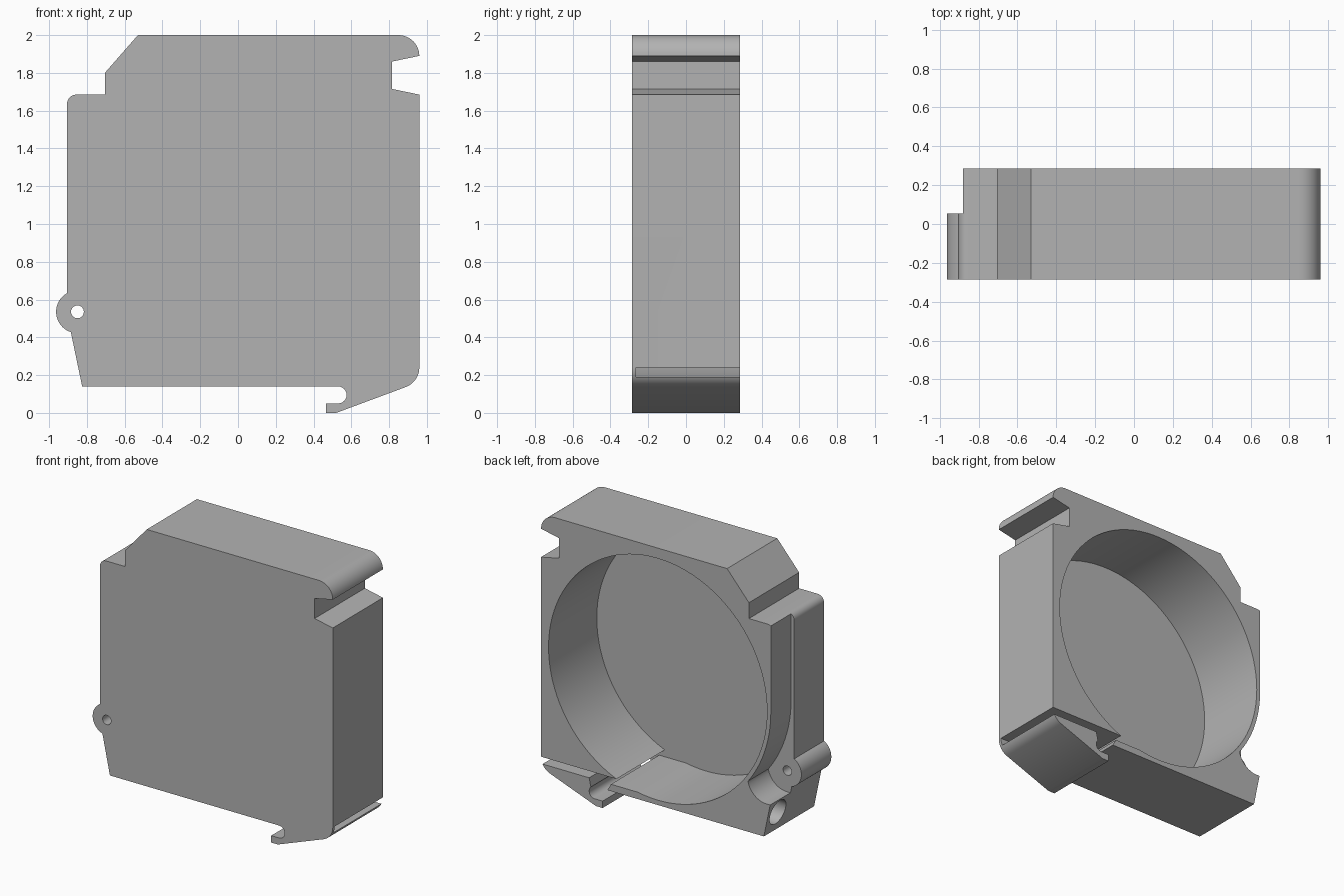
import bpy, bmesh
from math import sin, cos, radians, pi

HALF = 0.287      # half of the depth
FLOOR = -0.265    # inner face of the thin front wall
STEP = 0.055      # depth where the hinge recess begins
BORE = (0.025, 1.05)
EAR = (-0.85, 0.535)

cube = bpy.data.objects.get("Cube")
if cube:
    bpy.data.objects.remove(cube, do_unlink=True)

grey = bpy.data.materials.new("mid_grey")
grey.use_nodes = True
colour = (0.45, 0.45, 0.45, 1)
grey.diffuse_color = colour
grey.node_tree.nodes["Principled BSDF"].inputs["Base Color"].default_value = colour


def arc(centre, r, start, end, steps=12):
    """Points along an arc in the x-z plane, angles in degrees."""
    out = []
    for i in range(steps + 1):
        a = radians(start + (end - start) * i / steps)
        out.append((centre[0] + r * cos(a), centre[1] + r * sin(a)))
    return out


def prism(name, points, y0, y1):
    """Extrude an x-z outline between two depths."""
    bm = bmesh.new()
    face = bm.faces.new([bm.verts.new((x, y0, z)) for x, z in points])
    extruded = bmesh.ops.extrude_face_region(bm, geom=[face])
    verts = [g for g in extruded["geom"] if isinstance(g, bmesh.types.BMVert)]
    bmesh.ops.translate(bm, verts=verts, vec=(0, y1 - y0, 0))
    bmesh.ops.recalc_face_normals(bm, faces=bm.faces)
    mesh = bpy.data.meshes.new(name)
    bm.to_mesh(mesh)
    bm.free()
    mesh.materials.append(grey)
    obj = bpy.data.objects.new(name, mesh)
    bpy.context.collection.objects.link(obj)
    return obj


def disc(name, centre, r, y0, y1, sides):
    return prism(name, arc(centre, r, 0, 360, sides)[:-1], y0, y1)


def cut(target, cutter):
    mod = target.modifiers.new(cutter.name, "BOOLEAN")
    mod.operation = "DIFFERENCE"
    mod.solver = "EXACT"
    mod.object = cutter
    cutter.hide_render = True
    bpy.context.view_layer.objects.active = target
    bpy.ops.object.modifier_apply(modifier=mod.name)
    bpy.data.objects.remove(cutter, do_unlink=True)


# Housing outline: chamfered top, notch, hooked latch foot and hinge ear
outline = [(-0.53, 2), (-0.705, 1.8), (-0.705, 1.685)]
outline += arc((-0.855, 1.635), 0.05, 90, 180, 8)
outline += arc(EAR, 0.113, 119, 252, 20)
outline += [(-0.825, 0.14)]
outline += arc((0.53, 0.095), 0.045, 90, -90, 12)
outline += [(0.467, 0.05), (0.467, 0), (0.52, 0)]
outline += arc((0.85, 0.24), 0.11, -70, 0, 10)
outline += [(0.96, 1.685), (0.815, 1.715), (0.815, 1.86)]
outline += arc((0.85, 1.89), 0.11, 0, 90, 12)
housing = prism("housing", outline, -HALF, HALF)

# Round cavity open at the back
cut(housing, disc("cavity", BORE, 0.875, FLOOR, 0.5, 96))

# Recess beside the curved wall, leaving the hinge ear at the front
recess = [(-1.1, 1.8), (-0.88, 1.8)]
recess += arc(BORE, 0.905, 180, 216.9, 16)
recess += arc(EAR, 0.155, -13, -97, 12)
recess += [(-1.1, 0.38)]
cut(housing, prism("hinge_recess", recess, STEP, 0.5))

# Slit that frees the latch arm from the body
slit = [(0.1, 0.24), (0.1, 0.19), (0.40, 0.19), (0.44, 0.12),
        (0.56, 0.12), (0.575, 0.19), (1.1, 0.19), (1.1, 0.24)]
cut(housing, prism("latch_slit", slit, FLOOR, 0.5))

# Hinge pin hole
cut(housing, disc("pin_hole", EAR, 0.034, -0.5, 0.5, 24))

# Blind cable hole running sideways into the lower corner
bpy.ops.mesh.primitive_cylinder_add(vertices=32, radius=0.09, depth=0.4,
                                    location=(-0.8, 0.17, 0.28),
                                    rotation=(0, pi / 2, 0))
cable_hole = bpy.context.object
cable_hole.name = "cable_hole"
cable_hole.data.materials.append(grey)
cut(housing, cable_hole)

# Smooth curves, crisp corners
bpy.ops.object.select_all(action="DESELECT")
housing.select_set(True)
bpy.context.view_layer.objects.active = housing
bpy.ops.object.shade_smooth_by_angle(angle=radians(25))
